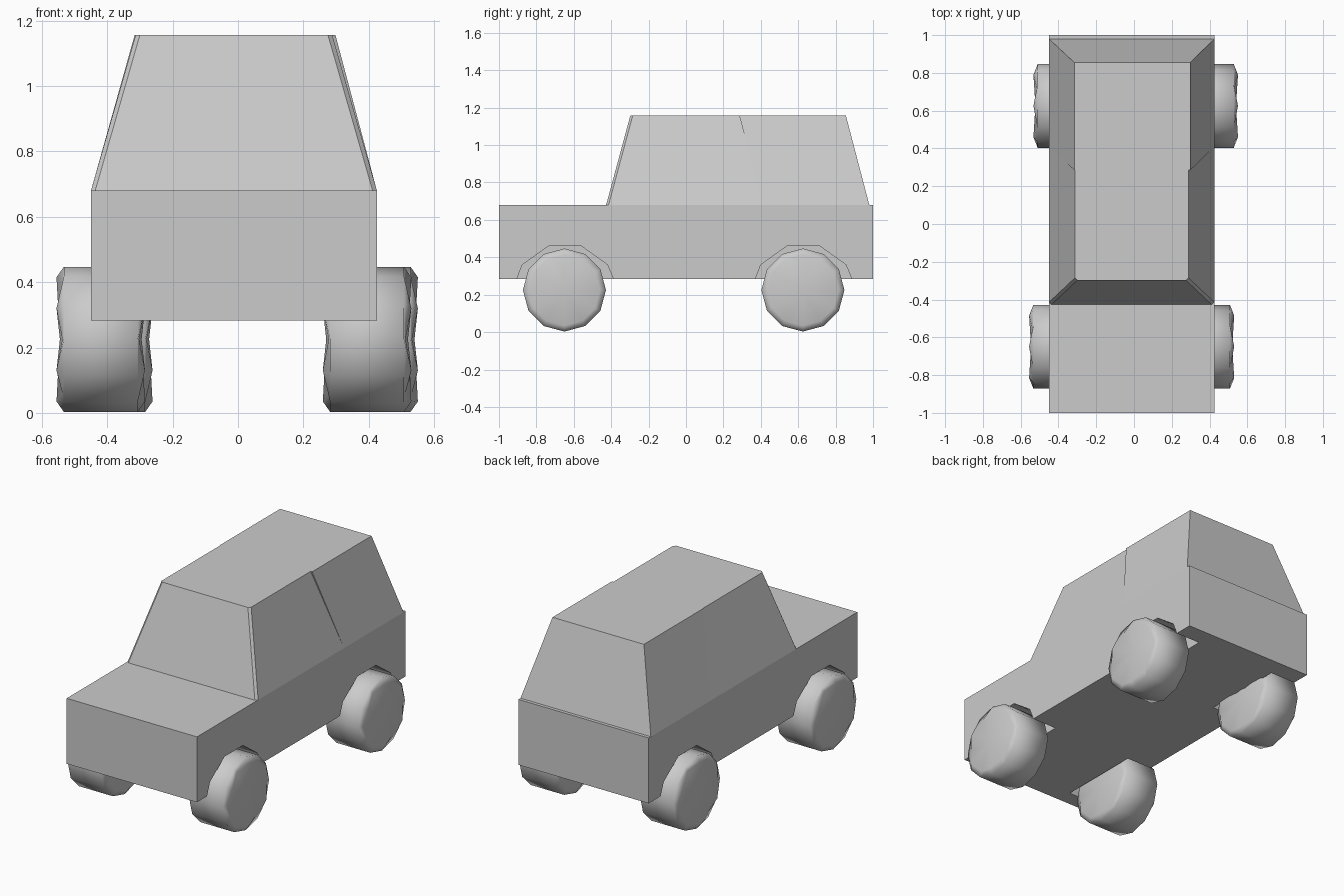
import bpy, bmesh, math

if "Cube" in bpy.data.objects:
    bpy.data.objects.remove(bpy.data.objects["Cube"])


def make_object(name, bm):
    bmesh.ops.recalc_face_normals(bm, faces=bm.faces)
    mesh = bpy.data.meshes.new(name)
    bm.to_mesh(mesh)
    bm.free()
    ob = bpy.data.objects.new(name, mesh)
    bpy.context.collection.objects.link(ob)
    return ob


def loft(bm, rings):
    """Skin a list of equally sized point rings and cap both ends."""
    vs = [[bm.verts.new(p) for p in ring] for ring in rings]
    n = len(vs[0])
    for a, b in zip(vs, vs[1:]):
        for i in range(n):
            j = (i + 1) % n
            bm.faces.new((a[i], a[j], b[j], b[i]))
    bm.faces.new(vs[0])
    bm.faces.new(vs[-1])


X0, X1 = -0.45, 0.425
BOTTOM, BELT, ROOF = 0.283, 0.68, 1.157
AXLES = (-0.65, 0.625)

# Lower body box
bm = bmesh.new()
loft(bm, [[(X0, -1, z), (X1, -1, z), (X1, 1, z), (X0, 1, z)] for z in (BOTTOM, BELT)])
body = make_object("lower_body", bm)

# Faceted wheel arches cut into both sides
arch = [(-0.255, 0.2), (-0.255, 0.283), (-0.225, 0.36), (-0.085, 0.46),
        (0.09, 0.46), (0.23, 0.36), (0.262, 0.283), (0.262, 0.2)]
bm = bmesh.new()
for yc in AXLES:
    for xa, xb in ((-0.6, -0.28), (0.26, 0.6)):
        loft(bm, [[(x, yc + y, z) for y, z in arch] for x in (xa, xb)])
cutter = make_object("arch_cutter", bm)
cutter.hide_render = True
mod = body.modifiers.new("arches", 'BOOLEAN')
mod.operation = 'DIFFERENCE'
mod.solver = 'EXACT'
mod.object = cutter
bpy.context.view_layer.objects.active = body
bpy.ops.object.modifier_apply(modifier=mod.name)
bpy.data.objects.remove(cutter)


# Front cabin with narrow chamfers beside the windscreen
def cabin_ring(xa, xb, front, back, z):
    c = 0.013
    return [(xa, front + c, z), (xa + c, front, z), (xb - c, front, z),
            (xb, front + c, z), (xb, back, z), (xa, back, z)]


bm = bmesh.new()
loft(bm, [cabin_ring(X0, X1, -0.427, 0.41, BELT),
          cabin_ring(-0.313, 0.288, -0.298, 0.285, ROOF)])
make_object("front_cabin", bm)

# Rear cabin, slightly proud of the front one
bm = bmesh.new()
loft(bm, [[(xa, ya, z), (xb, ya, z), (xb, yb, z), (xa, yb, z)]
          for xa, xb, ya, yb, z in ((X0, X1, 0.41, 0.98, BELT),
                                    (-0.316, 0.298, 0.285, 0.855, ROOF))])
make_object("rear_cabin", bm)


# Wheels: twelve-sided, soft edges, rippled end caps
def wheel(name, x_inner, side, yc):
    N, R, ZC = 12, 0.222, 0.225
    bm = bmesh.new()
    rings = []
    for x, r, ripple in ((0.005, 0.19, -0.018), (0.022, R, 0), (0.248, R, 0), (0.265, 0.19, 0.018)):
        ring = []
        for i in range(N):
            a = 2 * math.pi * i / N
            dx = x + ripple * (0.3 if i % 2 else -0.7)
            ring.append(bm.verts.new((x_inner + side * dx, yc + r * math.cos(a), ZC + r * math.sin(a))))
        rings.append(ring)
    hubs = [bm.verts.new((x_inner + side * x, yc, ZC)) for x in (0.01, 0.26)]
    for i in range(N):
        j = (i + 1) % N
        for a, b in zip(rings, rings[1:]):
            bm.faces.new((a[i], a[j], b[j], b[i]))
        bm.faces.new((hubs[0], rings[0][j], rings[0][i]))
        bm.faces.new((hubs[1], rings[-1][i], rings[-1][j]))
    for f in bm.faces:
        f.smooth = True
    make_object(name, bm)


wheel("front_right_wheel", 0.26, 1, AXLES[0])
wheel("front_left_wheel", -0.285, -1, AXLES[0])
wheel("rear_right_wheel", 0.28, 1, AXLES[1])
wheel("rear_left_wheel", -0.262, -1, AXLES[1])
